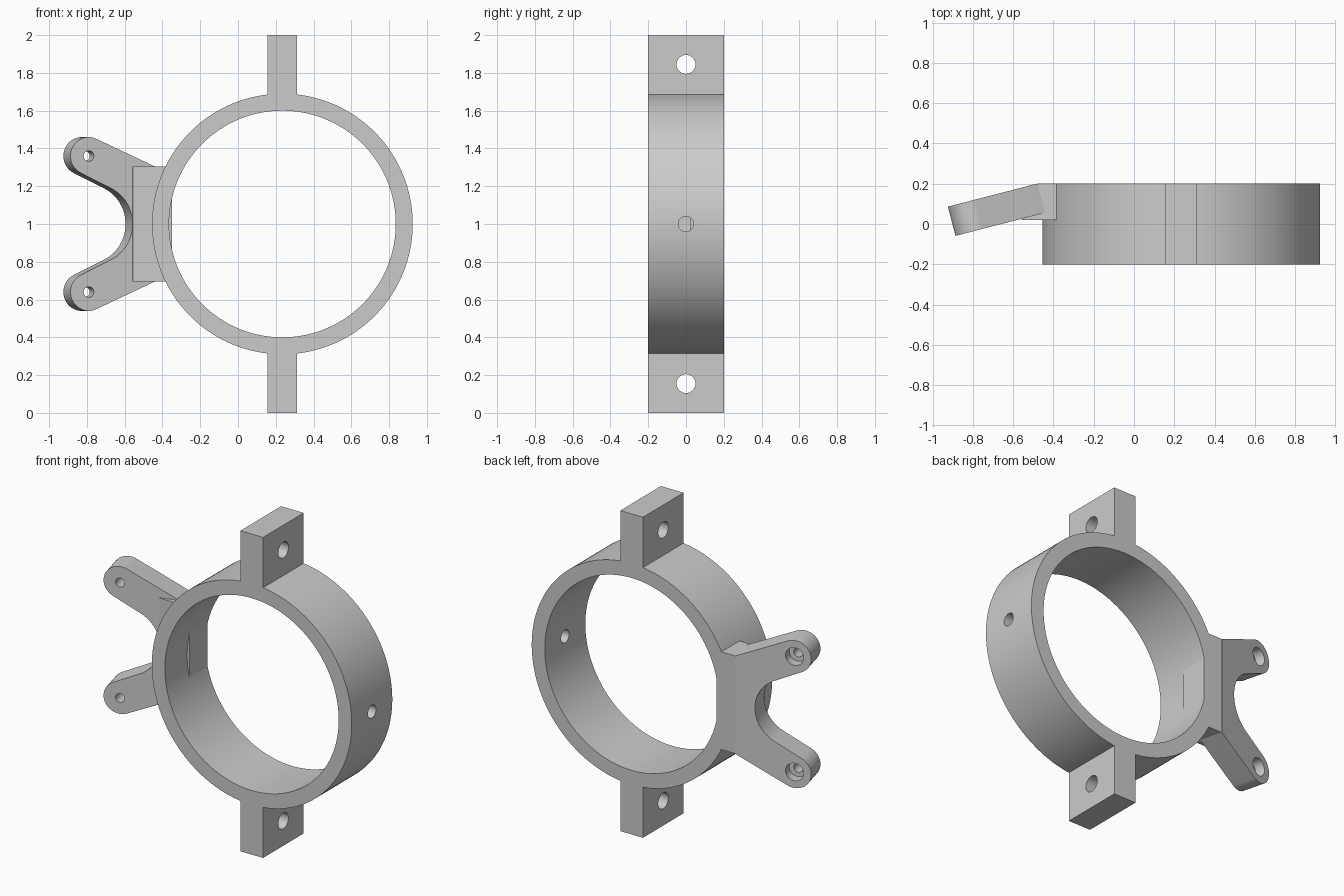
import bpy, bmesh, math
from mathutils import Vector

cube = bpy.data.objects.get("Cube")
if cube:
    bpy.data.objects.remove(cube, do_unlink=True)

grey = bpy.data.materials.new("plain grey")
grey.use_nodes = True
grey.diffuse_color = (0.6, 0.6, 0.6, 1)
grey.node_tree.nodes["Principled BSDF"].inputs["Base Color"].default_value = (0.6, 0.6, 0.6, 1)

X, Y, Z = Vector((1, 0, 0)), Vector((0, 1, 0)), Vector((0, 0, 1))


def arc(cx, cy, r, start, end, n):
    """Points on an arc, angles in degrees, both ends included."""
    angles = [math.radians(start + (end - start) * i / n) for i in range(n + 1)]
    return [(cx + r * math.cos(a), cy + r * math.sin(a)) for a in angles]


def circle(cx, cy, r, n):
    return arc(cx, cy, r, 0, 360, n)[:-1]


def prism(name, outline, origin, u, v, w, near, far):
    """Extrude an outline drawn in the u-v plane from near to far along w."""
    bm = bmesh.new()
    face = bm.faces.new([bm.verts.new(origin + u * a + v * b + w * near) for a, b in outline])
    ext = bmesh.ops.extrude_face_region(bm, geom=[face], use_keep_orig=True)
    moved = [g for g in ext["geom"] if isinstance(g, bmesh.types.BMVert)]
    bmesh.ops.translate(bm, vec=w * (far - near), verts=moved)
    bmesh.ops.recalc_face_normals(bm, faces=bm.faces)
    mesh = bpy.data.meshes.new(name)
    bm.to_mesh(mesh)
    bm.free()
    mesh.materials.append(grey)
    obj = bpy.data.objects.new(name, mesh)
    bpy.context.collection.objects.link(obj)
    return obj


def select_only(obj):
    bpy.ops.object.select_all(action="DESELECT")
    obj.select_set(True)
    bpy.context.view_layer.objects.active = obj


def cut(obj, cutter):
    cutter.hide_render = True
    mod = obj.modifiers.new("cut", "BOOLEAN")
    mod.operation, mod.solver, mod.object = "DIFFERENCE", "EXACT", cutter
    select_only(obj)
    bpy.ops.object.modifier_apply(modifier=mod.name)
    bpy.data.objects.remove(cutter, do_unlink=True)


# Clamp ring with a lug at top and bottom, drawn as one outline
centre = Vector((0.235, 0, 1))
outer, inner, lug, half_depth = 0.69, 0.6, 0.078, 0.2
gap = math.degrees(math.asin(lug / outer))
outline = arc(0, 0, outer, -90 + gap, 90 - gap, 72) + [(lug, 1), (-lug, 1)]
outline += arc(0, 0, outer, 90 + gap, 270 - gap, 72) + [(-lug, -1), (lug, -1)]
ring = prism("clamp_ring", outline, centre, X, Z, Y, -half_depth, half_depth)
cut(ring, prism("bore", circle(0, 0, inner, 144), centre, X, Z, Y, -0.3, 0.3))

# Bolt holes through the lugs and one screw hole in the left wall
for z in (-0.845, 0.845):
    cut(ring, prism("lug_hole", circle(0, z, 0.05, 32), centre, Y, Z, X, -0.2, 0.2))
cut(ring, prism("wall_hole", circle(0, 0, 0.04, 32), centre, Y, Z, X, 0.4, 0.8))

# Mounting block joining the ring to the fork
block = prism("mounting_block",
              [(-0.35, 0.02), (-0.35, 0.2), (-0.478, 0.2), (-0.5, 0.1), (-0.56, 0.026), (-0.555, 0.02)],
              Z, X, Y, Z, -0.305, 0.305)

# Tilted fork plate with two rounded arms and a U-shaped throat
tilt = math.radians(14.5)
along = Vector((math.cos(tilt), math.sin(tilt), 0))
through = Vector((-math.sin(tilt), math.cos(tilt), 0))
base = Vector((-0.79, -0.034, 1))
reach, thick = 0.36, 0.15
outline = [(0.36, 0.305)] + arc(0, reach, 0.1, 65, 245, 32)
outline += arc(0.03, 0, 0.21, 65, -65, 40)
outline += arc(0, -reach, 0.1, -245, -65, 32) + [(0.36, -0.305)]
fork = prism("fork_plate", outline, base, along, Z, through, 0, thick)

# Screw holes with a counterbore on the back
for z in (-reach, reach):
    cut(fork, prism("screw_hole", circle(0, z, 0.028, 24), base, along, Z, through, -0.1, 0.3))
    cut(fork, prism("counterbore", circle(0, z, 0.055, 32), base, along, Z, through, 0.09, 0.3))

for obj in (ring, block, fork):
    select_only(obj)
    bpy.ops.object.shade_smooth_by_angle(angle=math.radians(30))
